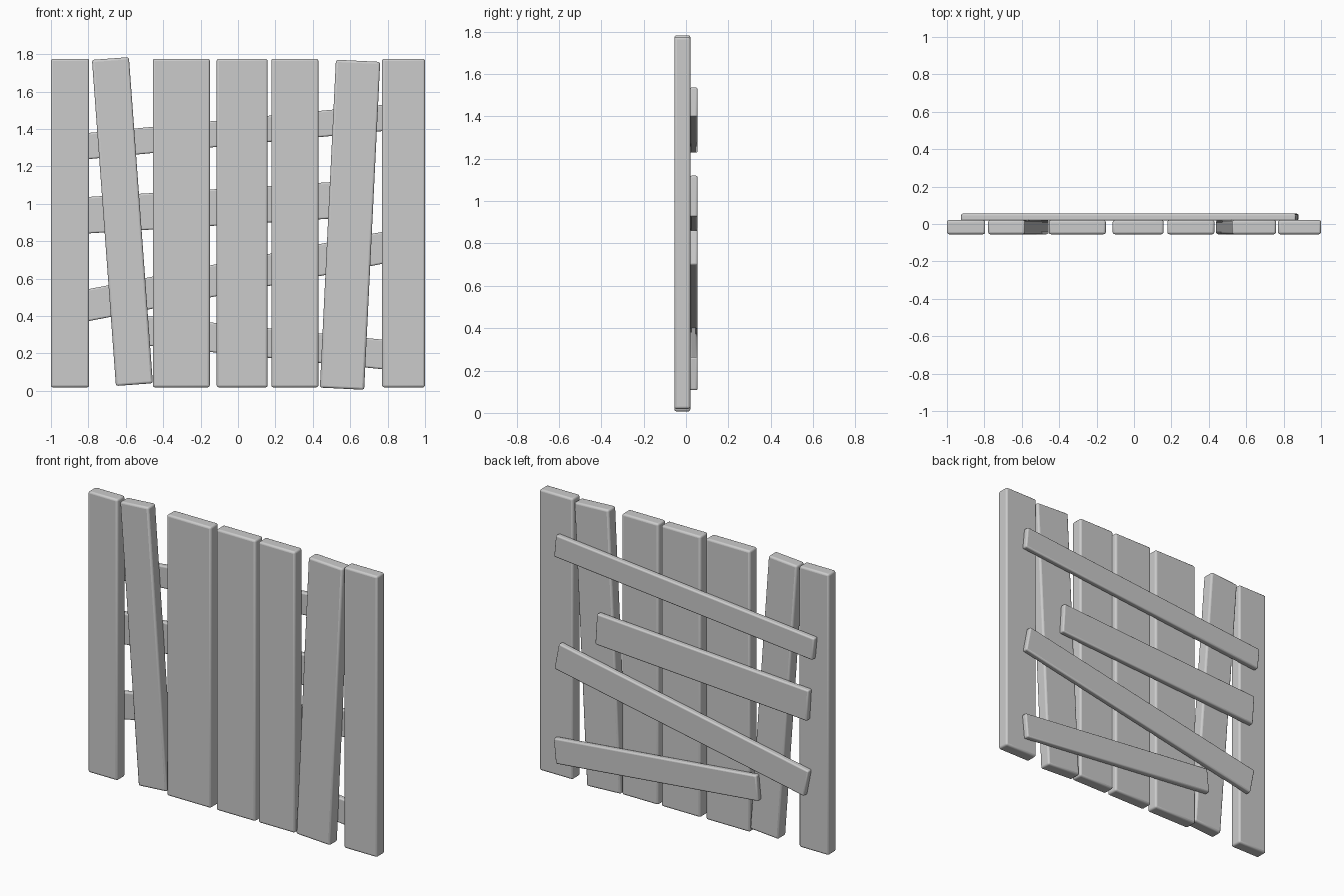
import bpy
from math import radians, atan, cos

if "Cube" in bpy.data.objects:
    bpy.data.objects.remove(bpy.data.objects["Cube"])


def board(name, center, size, angle, bevel):
    """Rounded board in the XZ plane, tilted by angle (radians) about Y."""
    bpy.ops.mesh.primitive_cube_add(size=1, location=center)
    ob = bpy.context.object
    ob.name = name
    ob.scale = size
    bpy.ops.object.transform_apply(location=False, rotation=False, scale=True)
    ob.rotation_euler.y = angle
    mod = ob.modifiers.new("rounded_edges", 'BEVEL')
    mod.width = bevel
    mod.segments = 3
    bpy.ops.object.shade_smooth_by_angle(angle=radians(40))
    return ob


# Upright planks: centre x, centre z, width, length, tilt in degrees
planks = [
    (-0.898, 0.897, 0.205, 1.757, 0),
    (-0.618, 0.905, 0.198, 1.748, -4.2),
    (-0.303, 0.897, 0.305, 1.757, 0),
    (0.022, 0.897, 0.272, 1.757, 0),
    (0.304, 0.897, 0.252, 1.757, 0),
    (0.599, 0.888, 0.237, 1.755, 2.8),
    (0.885, 0.897, 0.230, 1.757, 0),
]
for i, (x, z, w, l, tilt) in enumerate(planks, 1):
    board(f"plank_{i}", (x, -0.017, z), (w, 0.076, l), radians(tilt), 0.012)

# Cross braces on the back: x start, x end, centre z at x = 0, slope, vertical height
braces = [
    (-0.925, 0.877, 1.385, 0.0953, 0.140),
    (-0.885, 0.592, 0.988, 0.0610, 0.195),
    (-0.885, 0.875, 0.614, 0.1950, 0.171),
    (-0.537, 0.880, 0.272, -0.1000, 0.158),
]
for i, (x0, x1, z0, slope, h) in enumerate(braces, 1):
    a = atan(slope)
    xm = (x0 + x1) / 2
    width = h * cos(a)
    length = (x1 - x0 - width * abs(slope) * cos(a)) / cos(a)
    board(f"back_brace_{i}", (xm, 0.0365, z0 + slope * xm), (length, 0.037, width), -a, 0.009)
